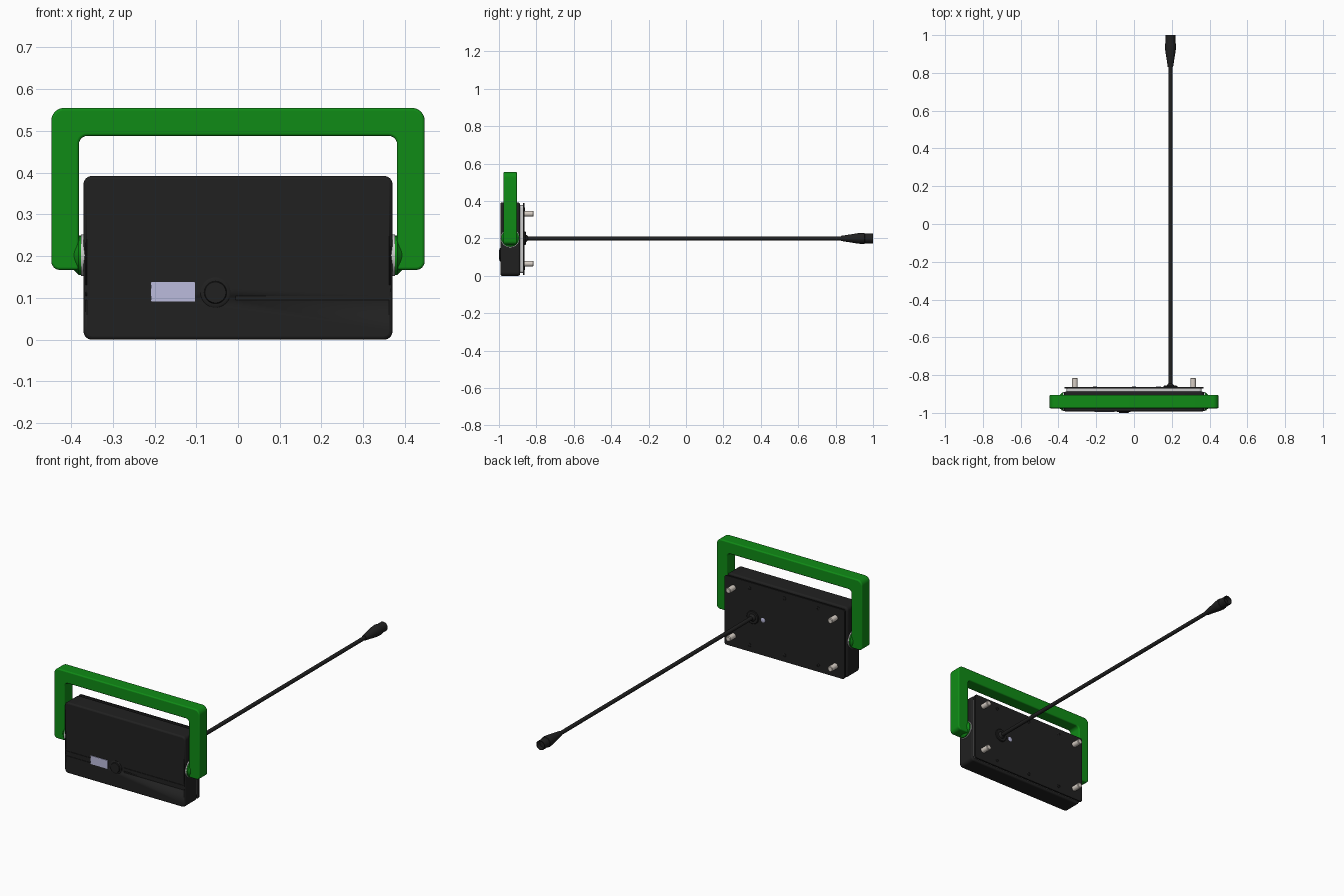
import bpy, bmesh, math
from mathutils import Vector, Matrix

if "Cube" in bpy.data.objects:
    bpy.data.objects.remove(bpy.data.objects["Cube"])

def material(name, rgb):
    m = bpy.data.materials.new(name)
    m.diffuse_color = (*rgb, 1)
    m.use_nodes = True
    m.node_tree.nodes["Principled BSDF"].inputs["Base Color"].default_value = m.diffuse_color
    return m

BLACK = material("black_plastic", (0.015, 0.015, 0.015))
GREEN = material("green_plastic", (0.005, 0.26, 0.008))
METAL = material("pale_metal", (0.68, 0.62, 0.56))
LENS = material("pale_lens", (0.5, 0.5, 0.72))
PALE = material("pale_gasket", (0.8, 0.8, 0.8))

def finish(name, bm, mat, bevel=0, segments=3):
    bmesh.ops.recalc_face_normals(bm, faces=bm.faces)
    mesh = bpy.data.meshes.new(name)
    bm.to_mesh(mesh)
    bm.free()
    ob = bpy.data.objects.new(name, mesh)
    bpy.context.collection.objects.link(ob)
    mesh.materials.append(mat)
    if bevel:
        b = ob.modifiers.new("bevel", "BEVEL")
        b.width, b.segments = bevel, segments
        b.limit_method, b.angle_limit = "ANGLE", math.radians(40)
    bpy.ops.object.select_all(action="DESELECT")
    ob.select_set(True)
    bpy.context.view_layer.objects.active = ob
    bpy.ops.object.shade_smooth_by_angle(angle=math.radians(35))
    return ob

def rounded(points, radii, steps=6):
    """Round each corner of an x-z outline."""
    out, n = [], len(points)
    for i, r in enumerate(radii):
        p = Vector(points[i])
        a = (Vector(points[i - 1]) - p).normalized() * r
        b = (Vector(points[(i + 1) % n]) - p).normalized() * r
        for k in range(steps + 1):
            t = math.pi / 2 * k / steps
            out.append(p + a * (1 - math.sin(t)) + b * (1 - math.cos(t)))
    return out

def slab(name, outline, y0, y1, mat, bevel=0):
    bm = bmesh.new()
    face = bm.faces.new([bm.verts.new((x, y0, z)) for x, z in outline])
    new = bmesh.ops.extrude_face_region(bm, geom=[face])["geom"]
    verts = [v for v in new if isinstance(v, bmesh.types.BMVert)]
    bmesh.ops.translate(bm, verts=verts, vec=(0, y1 - y0, 0))
    return finish(name, bm, mat, bevel)

def rect(x0, x1, z0, z1, r):
    return rounded([(x0, z0), (x1, z0), (x1, z1), (x0, z1)], [r] * 4)

def lathe(name, profile, origin, mat, axis="Y", sides=32):
    """Turn (distance, radius) pairs around a line through origin."""
    bm = bmesh.new()
    rings = []
    for d, r in profile:
        ring = []
        for k in range(sides):
            a = 2 * math.pi * k / sides
            u, v = r * math.cos(a), r * math.sin(a)
            p = (u, d, v) if axis == "Y" else (d, u, v)
            ring.append(bm.verts.new(Vector(origin) + Vector(p)))
        rings.append(ring)
    for a, b in zip(rings, rings[1:]):
        for k in range(sides):
            j = (k + 1) % sides
            bm.faces.new((a[k], a[j], b[j], b[k]))
    bm.faces.new(rings[0])
    bm.faces.new(rings[-1])
    return finish(name, bm, mat)

# Case with engraved front lines
case = slab("case", rect(-0.37, 0.37, 0, 0.392, 0.02), -0.992, -0.888, BLACK, 0.008)
cut = bmesh.new()
for x0, x1 in ((-0.365, -0.208), (-0.006, 0.365)):
    for z in (0.1, 0.1265):
        m = Matrix.LocRotScale(((x0 + x1) / 2, -0.992, z), None, (x1 - x0, 0.006, 0.009))
        bmesh.ops.create_cube(cut, size=1, matrix=m)
cutter = finish("groove_cutter", cut, BLACK)
cutter.hide_render = True
cutter.hide_set(True)
boolean = case.modifiers.new("grooves", "BOOLEAN")
boolean.operation, boolean.object, boolean.solver = "DIFFERENCE", cutter, "EXACT"

# Front window and dial
slab("display_window", rect(-0.208, -0.103, 0.091, 0.138, 0.002), -0.995, -0.985, LENS)
lathe("dial", [(0.01, 0.036), (-0.002, 0.036), (-0.004, 0.033), (-0.004, 0.027),
               (-0.008, 0.025), (-0.008, 0.001)], (-0.054, -0.992, 0.113), BLACK)

# Gasket and back plate
slab("gasket", rect(-0.358, 0.358, 0.014, 0.378, 0.015), -0.89, -0.87, PALE)
slab("back_plate", rect(-0.368, 0.368, 0.004, 0.388, 0.012), -0.872, -0.863, BLACK)
for x in (-0.207, 0, 0.215):
    for z in (0.04, 0.355):
        lathe("plate_screw", [(0, 0.01), (0.003, 0.01), (0.004, 0.008), (0.004, 0.005),
                              (0.001, 0.005)], (x, -0.864, z), BLACK, sides=20)

# Mounting pins
for x in (-0.313, 0.313):
    for z in (0.065, 0.332):
        lathe("mounting_pin", [(-0.88, 0.015), (-0.818, 0.015), (-0.815, 0.012)],
              (x, 0, z), METAL)

# Cable, gland, plug and status lens
lathe("status_lens", [(-0.87, 0.013), (-0.861, 0.013), (-0.859, 0.009)], (0.13, 0, 0.2), LENS)
lathe("cable_gland", [(-0.87, 0.036), (-0.859, 0.036), (-0.856, 0.033), (-0.856, 0.02),
                      (-0.85, 0.016), (-0.845, 0.011)], (0.193, 0, 0.2), BLACK)
lathe("cable", [(-0.87, 0.0105), (0.86, 0.0105)], (0.193, 0, 0.2), BLACK)
lathe("cable_plug", [(0.83, 0.011), (0.83, 0.014), (0.87, 0.02), (0.92, 0.028),
                     (0.945, 0.03), (0.955, 0.029), (0.956, 0.026), (1.0, 0.026),
                     (1.0, 0.022), (0.975, 0.022), (0.975, 0.001)], (0.193, 0, 0.2), BLACK)

# Carrying handle
outline = [(-0.447, 0.167), (-0.381, 0.167), (-0.381, 0.488), (0.381, 0.488),
           (0.381, 0.167), (0.447, 0.167), (0.447, 0.555), (-0.447, 0.555)]
slab("handle", rounded(outline, [0.02, 0.006, 0.02, 0.02, 0.006, 0.02, 0.03, 0.03]),
     -0.976, -0.904, GREEN, 0.006)

# Handle pivots
for s in (-1, 1):
    lathe("pivot_boss", [(s * 0.375, 0.047), (s * 0.382, 0.047), (s * 0.384, 0.044),
                         (s * 0.395, 0.034)], (0, -0.94, 0.202), GREEN, "X")
    lathe("pivot_washer", [(s * 0.365, 0.05), (s * 0.3755, 0.05)], (0, -0.94, 0.202), PALE, "X")
